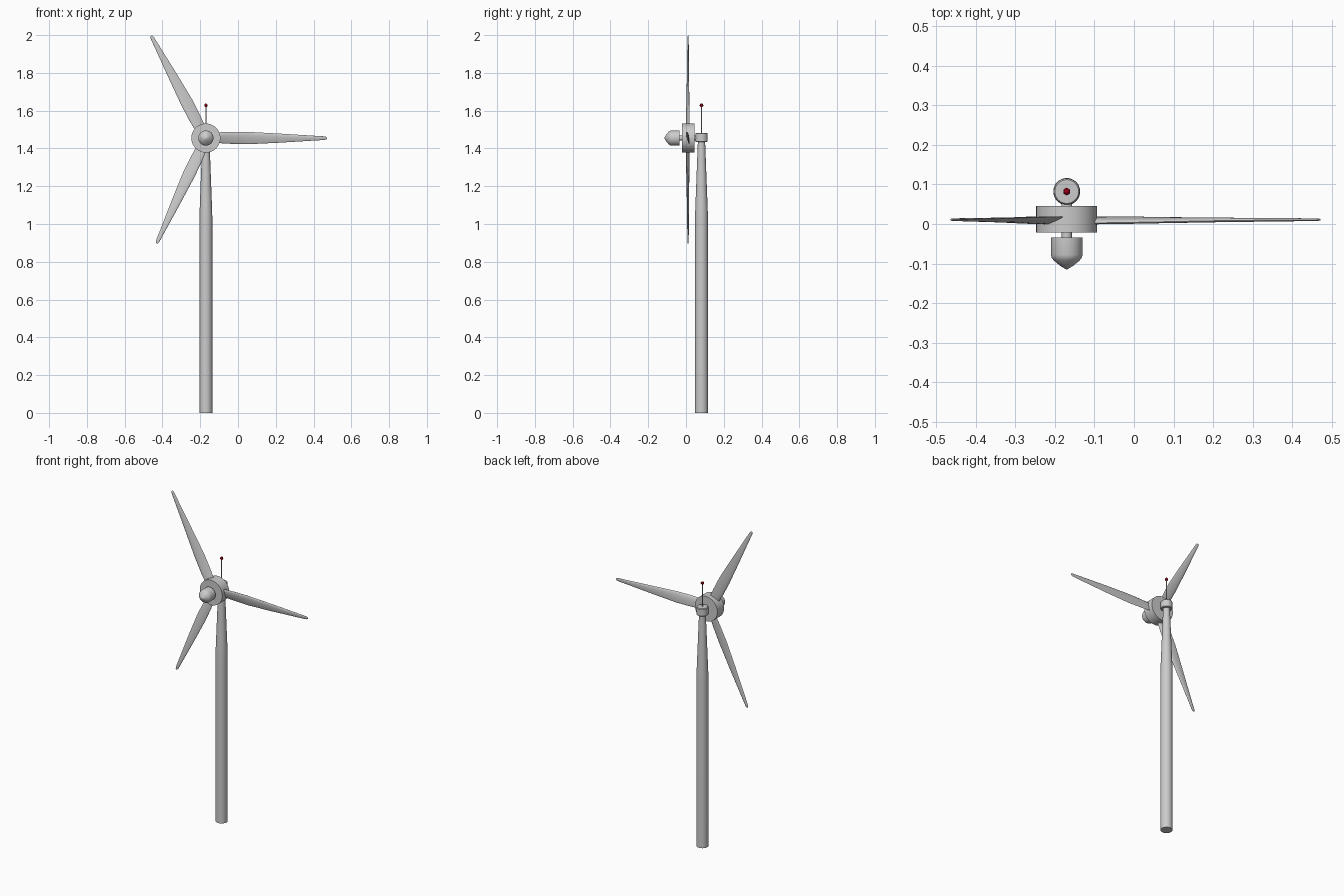
import bpy, bmesh
from math import pi, cos, sin, radians
from mathutils import Matrix, Vector

if "Cube" in bpy.data.objects:
    bpy.data.objects.remove(bpy.data.objects["Cube"])

X, TY, HZ = -0.17, 0.082, 1.455   # tower axis x, tower y, rotor height


def finish(bm, name, mat=None, smooth=True):
    bmesh.ops.recalc_face_normals(bm, faces=bm.faces)
    me = bpy.data.meshes.new(name)
    bm.to_mesh(me)
    bm.free()
    ob = bpy.data.objects.new(name, me)
    bpy.context.collection.objects.link(ob)
    if mat:
        me.materials.append(mat)
    if smooth:
        bpy.context.view_layer.objects.active = ob
        ob.select_set(True)
        bpy.ops.object.shade_smooth_by_angle(angle=radians(35))
        ob.select_set(False)
    return ob


def loft(bm, rings):
    loops = [[bm.verts.new(p) for p in r] for r in rings]
    n = len(loops[0])
    for a, b in zip(loops, loops[1:]):
        for i in range(n):
            j = (i + 1) % n
            bm.faces.new((a[i], a[j], b[j], b[i]))
    bm.faces.new(loops[0])
    bm.faces.new(loops[-1])


def turned(name, profile, origin, along_y=False, sides=40):
    """Solid of revolution from (radius, position along axis) pairs."""
    bm = bmesh.new()
    rings = []
    for r, h in profile:
        ring = []
        for i in range(sides):
            c, s = r * cos(2 * pi * i / sides), r * sin(2 * pi * i / sides)
            ring.append(Vector(origin) + Vector((c, h, s) if along_y else (c, s, h)))
        rings.append(ring)
    loft(bm, rings)
    return finish(bm, name)


# Tower and the cap on top of it
turned("tower", [(0.034, 0), (0.034, 1.02), (0.0335, 1.06), (0.032, 1.10),
                 (0.021, 1.39), (0.019, 1.44)], (X, TY, 0))
turned("tower_cap", [(0.030, 1.435), (0.033, 1.438), (0.033, 1.479), (0.030, 1.483)], (X, TY, 0))

# Rotor shaft, hub drum and nose cone along y
turned("shaft", [(0.013, -0.05), (0.013, TY)], (X, 0, HZ), True, 24)
turned("hub", [(0.077, -0.021), (0.077, 0.046)], (X, 0, HZ), True, 56)
turned("nose_cone", [(0.040, -0.034), (0.040, -0.078), (0.038, -0.085), (0.033, -0.092),
                     (0.016, -0.106), (0.001, -0.115)], (X, 0, HZ), True)

# Blades: (distance along blade 0-1, leading edge, trailing edge, thickness, twist)
STATIONS = [(0.06, 0.030, -0.026, 0.014, 16), (0.20, 0.034, -0.031, 0.013, 13),
            (0.35, 0.033, -0.033, 0.012, 10), (0.60, 0.024, -0.025, 0.010, 6),
            (0.85, 0.014, -0.015, 0.008, 3), (0.98, 0.009, -0.010, 0.006, 2),
            (0.995, 0.006, -0.007, 0.005, 2), (1.0, 0.003, -0.004, 0.003, 2)]


def blade(name, angle, length):
    bm = bmesh.new()
    rings = []
    place = Matrix.Translation((X, 0.011, HZ)) @ Matrix.Rotation(-radians(angle), 4, 'Y')
    for t, lead, trail, thick, twist in STATIONS:
        mid, half = (lead + trail) / 2, (lead - trail) / 2
        turn = Matrix.Rotation(radians(twist), 4, 'X')
        ring = []
        for i in range(20):
            a = 2 * pi * i / 20
            y = thick / 2 * sin(a) * (1 + 0.4 * cos(a))
            ring.append(place @ turn @ Vector((t * length, y, mid + half * cos(a))))
        rings.append(ring)
    loft(bm, rings)
    finish(bm, name)


for name, angle, length in (("blade_right", 0, 0.641), ("blade_upper", 118.2, 0.614),
                            ("blade_lower", 245, 0.615)):
    blade(name, angle, length)

# Antenna with red beacon
turned("antenna", [(0.0025, 1.48), (0.0025, 1.625)], (X, TY, 0), False, 8)
red = bpy.data.materials.new("beacon_red")
red.diffuse_color = (0.35, 0.0, 0.01, 1)
red.use_nodes = True
red.node_tree.nodes["Principled BSDF"].inputs["Base Color"].default_value = red.diffuse_color
bm = bmesh.new()
bmesh.ops.create_uvsphere(bm, u_segments=6, v_segments=6, radius=0.010,
                          matrix=Matrix.Translation((X, TY, 1.628)))
finish(bm, "beacon", red, False)
